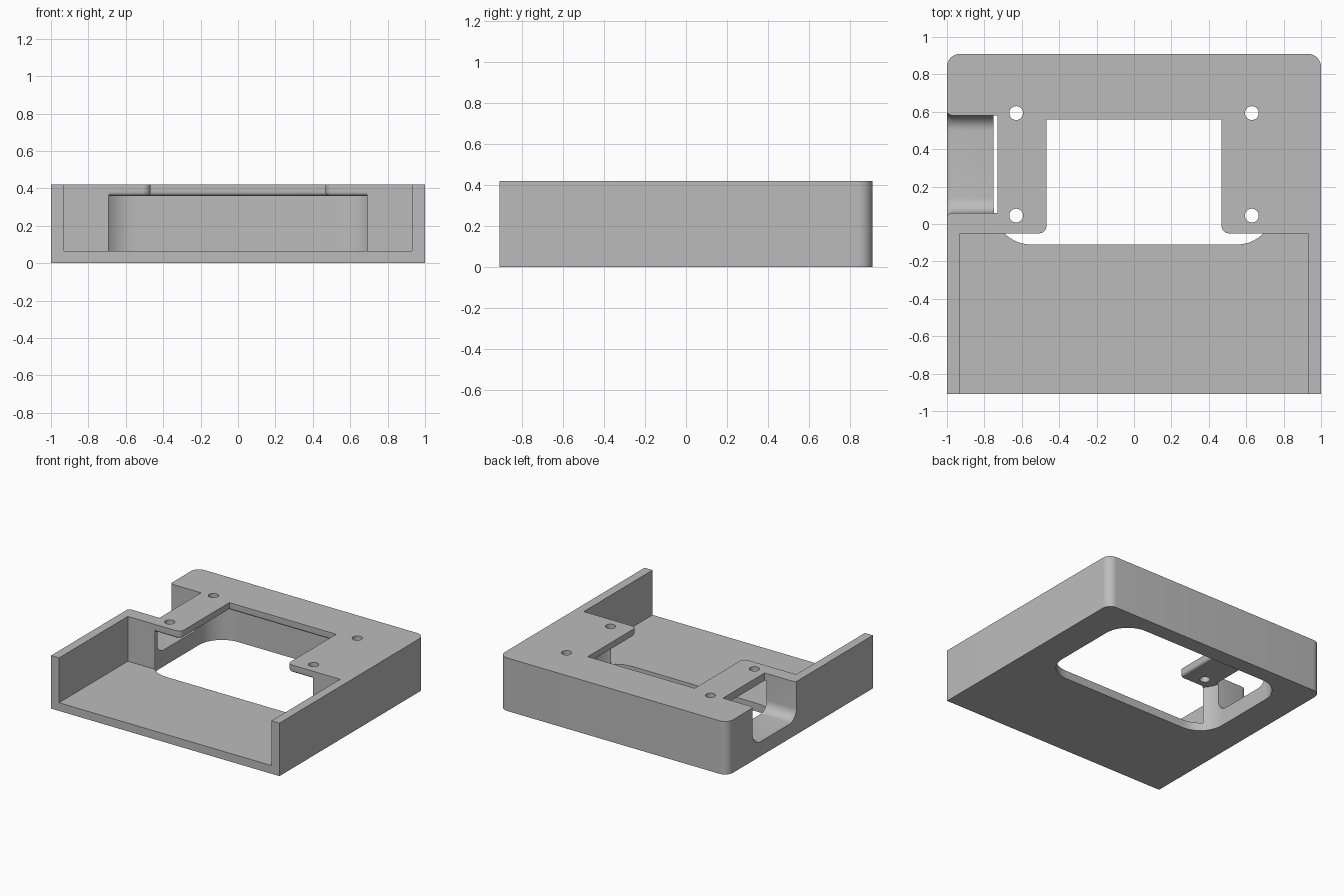
import bpy
import bmesh
from math import cos, sin, pi, radians

cube = bpy.data.objects.get("Cube")
if cube:
    bpy.data.objects.remove(cube, do_unlink=True)

H, HALF_X, HALF_Y = 0.42, 1.0, 0.91
FLOOR, CEILING, WALL_Y = 0.065, 0.36, -0.05

grey = bpy.data.materials.new("light grey")
grey.use_nodes = True
grey.diffuse_color = (0.5, 0.5, 0.5, 1)
grey.node_tree.nodes["Principled BSDF"].inputs["Base Color"].default_value = (0.5, 0.5, 0.5, 1)


def arc(cx, cy, r, start, end, n=10):
    """Points on an arc, angles in degrees."""
    angles = [radians(start + (end - start) * i / n) for i in range(n + 1)]
    return [(cx + r * cos(a), cy + r * sin(a)) for a in angles]


def loft(name, rings):
    """Closed solid through rings of equal point count."""
    bm = bmesh.new()
    loops = [[bm.verts.new(p) for p in ring] for ring in rings]
    bm.faces.new(loops[0])
    bm.faces.new(loops[-1])
    n = len(loops[0])
    for a, b in zip(loops, loops[1:]):
        for i in range(n):
            j = (i + 1) % n
            bm.faces.new((a[i], a[j], b[j], b[i]))
    bmesh.ops.recalc_face_normals(bm, faces=bm.faces)
    mesh = bpy.data.meshes.new(name)
    bm.to_mesh(mesh)
    bm.free()
    mesh.materials.append(grey)
    obj = bpy.data.objects.new(name, mesh)
    bpy.context.collection.objects.link(obj)
    return obj


def prism(name, outline, z0, z1):
    return loft(name, [[(x, y, z) for x, y in outline] for z in (z0, z1)])


def rounded_rect(x, y0, y1, r):
    return (arc(x - r, y1 - r, r, 0, 90) + arc(-x + r, y1 - r, r, 90, 180)
            + arc(-x + r, y0 + r, r, 180, 270) + arc(x - r, y0 + r, r, 270, 360))


def slot_outline(d):
    """Slot with rounded mouth, widened by d."""
    r = 0.04
    right = [(0.69, -0.2), (0.69, WALL_Y + d)]
    right += arc(0.468 + r, WALL_Y + r, r - d, 270, 180, 8)
    right += [(0.468 + d, 0.56 + d)]
    return right + [(-x, y) for x, y in reversed(right)]


def notch_ring(x, d):
    """Round-bottomed side notch section, widened by d."""
    y0, y1, z, r = 0.06, 0.58, 0.13, 0.08
    pts = [(y1 + d, 0.6), (y0 - d, 0.6)]
    pts += arc(y0 + r, z + r, r + d, 180, 270)
    pts += arc(y1 - r, z + r, r + d, 270, 360)
    return [(x, y, zz) for y, zz in pts]


# Outer block with rounded rear corners
r = 0.07
outline = [(-HALF_X, -HALF_Y), (HALF_X, -HALF_Y)]
outline += arc(HALF_X - r, HALF_Y - r, r, 0, 90) + arc(-HALF_X + r, HALF_Y - r, r, 90, 180)
housing = prism("housing", outline, 0, H)

# Open front tray
tray = [(-0.93, -1.2), (0.93, -1.2), (0.93, WALL_Y), (-0.93, WALL_Y)]
cutters = [prism("tray_cutter", tray, FLOOR, 0.7)]

# Pocket through the floor, stopping under the top plate
cutters.append(prism("pocket_cutter", rounded_rect(0.75, -0.11, 0.785, 0.2), -0.2, CEILING))

# Slot in the top plate with a rounded lower lip
lip = 0.02
levels = [(lip, CEILING - 0.01)]
levels += [(lip - lip * sin(t), CEILING + lip - lip * cos(t))
           for t in [pi / 2 * i / 6 for i in range(7)]]
levels.append((0, 0.7))
cutters.append(loft("slot_cutter", [[(x, y, z) for x, y in slot_outline(d)] for d, z in levels]))

# Side notch, slightly flared at the outer face
flare = [(-0.73, 0), (-0.97, 0), (-0.985, 0.004), (-1.0, 0.015), (-1.1, 0.015)]
cutters.append(loft("notch_cutter", [notch_ring(x, d) for x, d in flare]))

# Four screw holes
for x in (-0.63, 0.63):
    for y in (0.045, 0.593):
        circle = arc(x, y, 0.037, 0, 360, 32)[:-1]
        cutters.append(prism("hole_cutter", circle, 0.3, 0.7))

# Cut everything out of the block
bpy.ops.object.select_all(action='DESELECT')
bpy.context.view_layer.objects.active = housing
housing.select_set(True)
for cutter in cutters:
    cutter.hide_render = True
    mod = housing.modifiers.new(cutter.name, 'BOOLEAN')
    mod.operation = 'DIFFERENCE'
    mod.solver = 'EXACT'
    mod.object = cutter
    bpy.ops.object.modifier_apply(modifier=mod.name)
    bpy.data.objects.remove(cutter, do_unlink=True)

bpy.ops.object.shade_smooth_by_angle(angle=radians(30))
